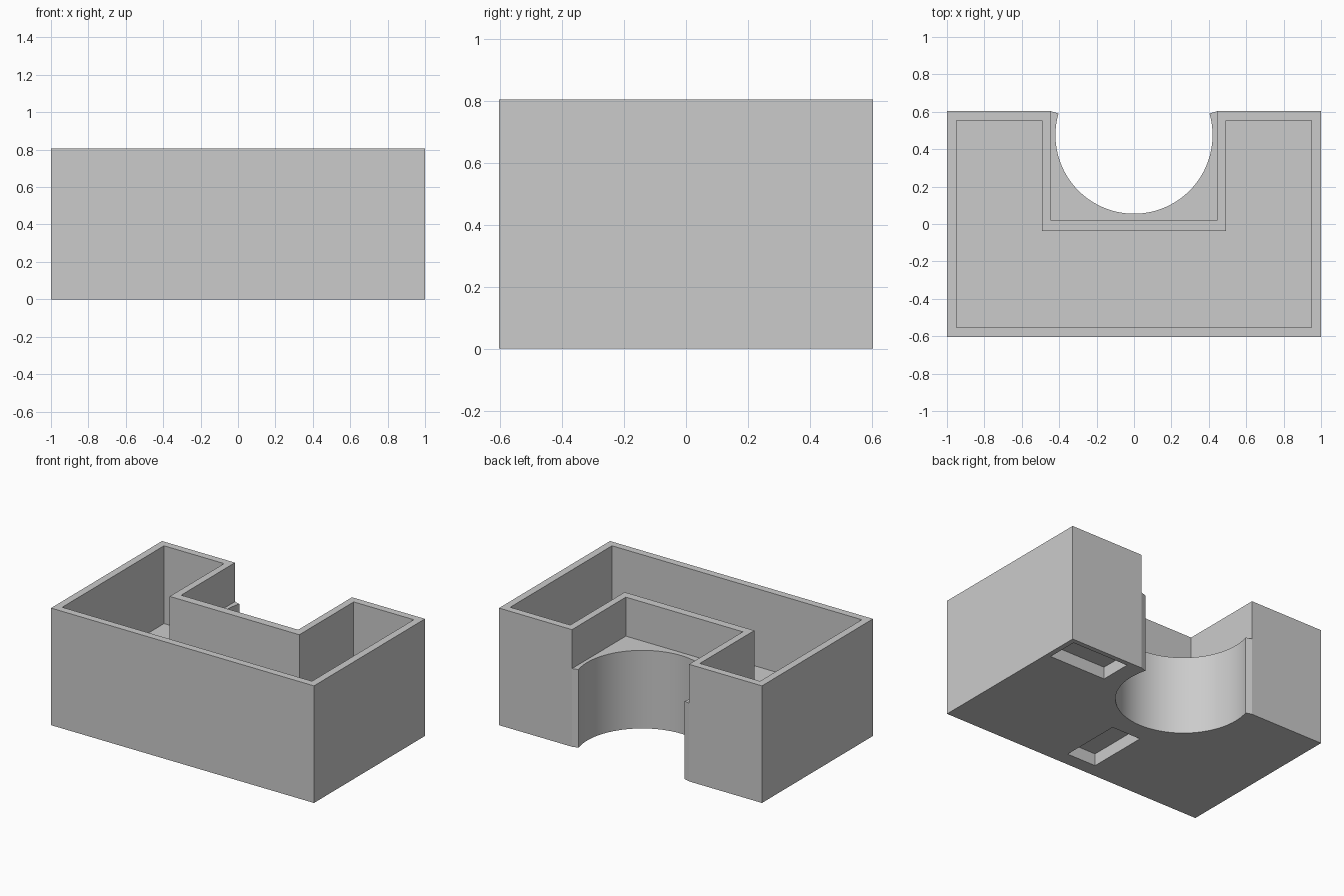
import bpy, bmesh, math

if "Cube" in bpy.data.objects:
    bpy.data.objects.remove(bpy.data.objects["Cube"], do_unlink=True)

HALF_X, HALF_Y, HEIGHT = 1.0, 0.603, 0.805
FLOOR, LEDGE, WALL = 0.27, 0.537, 0.05

grey = bpy.data.materials.new("plain grey")
grey.use_nodes = True
grey.diffuse_color = (0.6, 0.6, 0.6, 1)
grey.node_tree.nodes["Principled BSDF"].inputs["Base Color"].default_value = grey.diffuse_color


def prism(name, outline, z0, z1):
    """Extrude a flat outline between two heights."""
    bm = bmesh.new()
    face = bm.faces.new([bm.verts.new((x, y, z0)) for x, y in outline])
    top = bmesh.ops.extrude_face_region(bm, geom=[face])["geom"]
    verts = [v for v in top if isinstance(v, bmesh.types.BMVert)]
    bmesh.ops.translate(bm, verts=verts, vec=(0, 0, z1 - z0))
    bmesh.ops.recalc_face_normals(bm, faces=bm.faces)
    mesh = bpy.data.meshes.new(name)
    bm.to_mesh(mesh)
    bm.free()
    mesh.materials.append(grey)
    obj = bpy.data.objects.new(name, mesh)
    bpy.context.collection.objects.link(obj)
    return obj


def rect(x0, x1, y0, y1):
    return [(x0, y0), (x1, y0), (x1, y1), (x0, y1)]


def cut(target, cutter):
    """Subtract the cutter, then discard it."""
    cutter.hide_render = True
    mod = target.modifiers.new(cutter.name, "BOOLEAN")
    mod.operation, mod.solver, mod.object = "DIFFERENCE", "EXACT", cutter
    bpy.context.view_layer.objects.active = target
    bpy.ops.object.modifier_apply(modifier=mod.name)
    bpy.data.objects.remove(cutter, do_unlink=True)


tray = prism("open_tray", rect(-HALF_X, HALF_X, -HALF_Y, HALF_Y), 0, HEIGHT)

# U-shaped cavity
ix, iy, arm, inner = HALF_X - WALL, HALF_Y - WALL, 0.493, -0.038
cavity = [(-ix, -iy), (ix, -iy), (ix, iy), (arm, iy), (arm, inner),
          (-arm, inner), (-arm, iy), (-ix, iy)]
cut(tray, prism("cavity_cutter", cavity, FLOOR, 1))

# Square recess above the ledge
side = 0.445
cut(tray, prism("recess_cutter", rect(-side, side, 0.018, 0.8), LEDGE, 1))

# Round notch in the back with small angled lips
radius, centre, lip = 0.42, 0.475, math.radians(16)
steps = 64
arc = []
for i in range(steps + 1):
    a = math.pi - lip + (math.pi + 2 * lip) * i / steps
    arc.append((radius * math.cos(a), centre + radius * math.sin(a)))
notch = [(-side, 0.7), (-side, HALF_Y)] + arc + [(side, HALF_Y), (side, 0.7)]
cut(tray, prism("notch_cutter", notch, -0.1, 0.9))

# Two shallow pockets underneath
for name, x, y, w, d in (("arm_pocket", 0.75, 0.46, 0.43, 0.22),
                         ("middle_pocket", 0, -0.29, 0.22, 0.43)):
    outline = rect(x - w / 2, x + w / 2, y - d / 2, y + d / 2)
    cut(tray, prism(name, outline, -0.1, 0.083))

# Smooth the round wall, keep all edges crisp
bpy.ops.object.select_all(action="DESELECT")
tray.select_set(True)
bpy.context.view_layer.objects.active = tray
bpy.ops.object.shade_smooth_by_angle(angle=math.radians(12))
